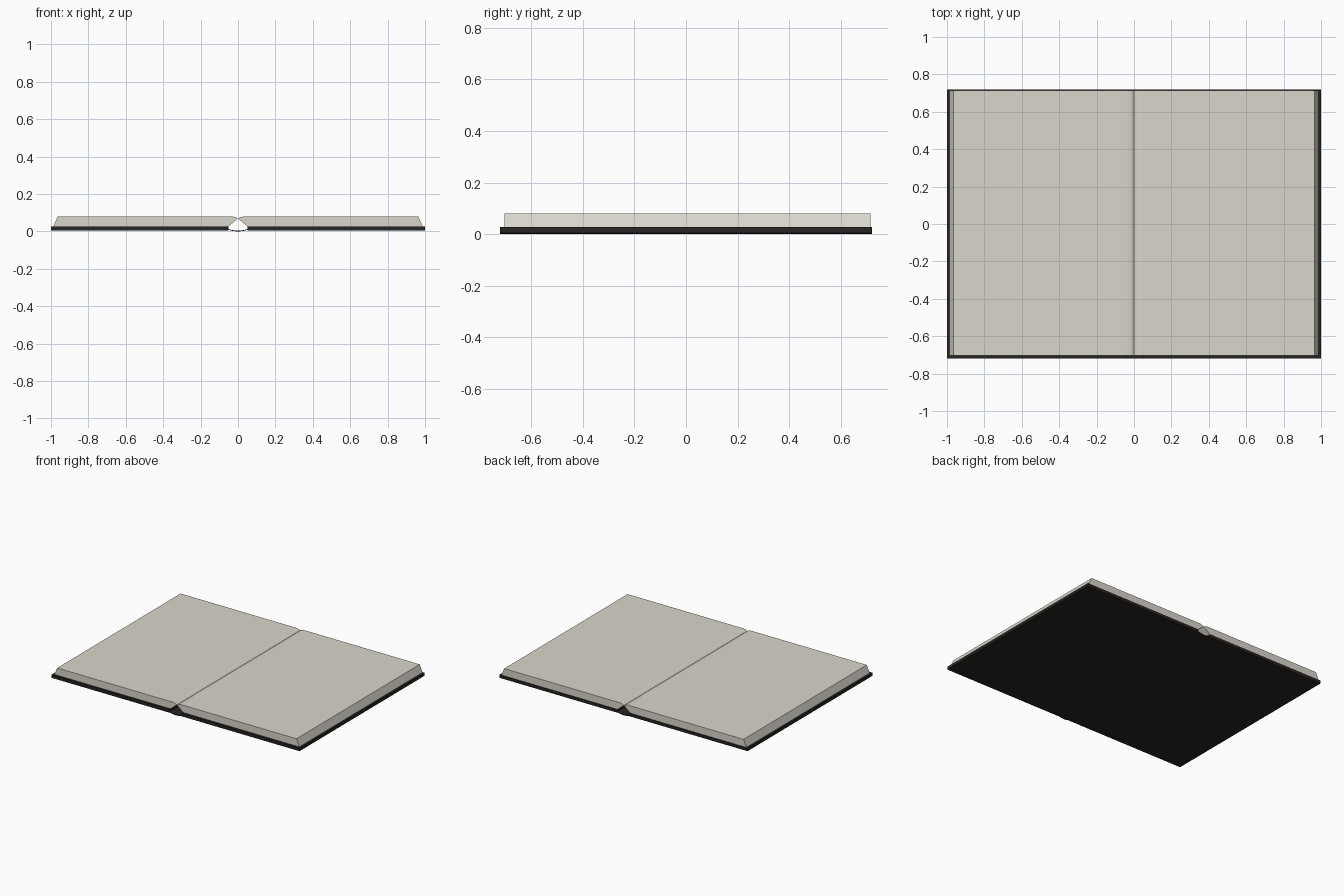
import bpy, bmesh, math

if "Cube" in bpy.data.objects:
    bpy.data.objects.remove(bpy.data.objects["Cube"])


def material(name, rgb):
    m = bpy.data.materials.new(name)
    m.diffuse_color = (*rgb, 1)
    m.use_nodes = True
    m.node_tree.nodes["Principled BSDF"].inputs["Base Color"].default_value = m.diffuse_color
    return m


paper = material("paper", (0.70, 0.67, 0.60))
leather = material("dark_cover", (0.02, 0.018, 0.016))


def extrude_profile(name, pts, y0, y1, mat):
    """Closed x/z outline swept along y."""
    bm = bmesh.new()
    face = bm.faces.new([bm.verts.new((x, y0, z)) for x, z in pts])
    ext = bmesh.ops.extrude_face_region(bm, geom=[face])
    verts = [v for v in ext["geom"] if isinstance(v, bmesh.types.BMVert)]
    bmesh.ops.translate(bm, verts=verts, vec=(0, y1 - y0, 0))
    bmesh.ops.recalc_face_normals(bm, faces=bm.faces[:])
    mesh = bpy.data.meshes.new(name)
    bm.to_mesh(mesh)
    bm.free()
    mesh.materials.append(mat)
    obj = bpy.data.objects.new(name, mesh)
    bpy.context.collection.objects.link(obj)
    return obj


# Half outlines for the right side of the open book
page_half = [(0.05, 0.027), (0.987, 0.027), (0.964, 0.08),
             (0.035, 0.08), (0.014, 0.077), (0.0, 0.069)]
cover_half = [(0.05, 0.005), (1.0, 0.005), (1.0, 0.027), (0.05, 0.027)]

for side, s in (("left", -1), ("right", 1)):
    # Page block with slanted fore edge and rounded gutter
    extrude_profile(side + "_pages", [(s * x, z) for x, z in page_half],
                    -0.704, 0.715, paper)
    # Cover board
    extrude_profile(side + "_cover", [(s * x, z) for x, z in cover_half],
                    -0.72, 0.72, leather)

# Thin curved spine joining the boards, open above
n = 10
arc = [(-0.055 + 0.11 * i / n, 0.009 * (1 - math.sin(math.pi * i / n))) for i in range(n + 1)]
outline = arc + [(x, z + 0.004) for x, z in reversed(arc)]
extrude_profile("spine", outline, -0.72, 0.72, leather)
